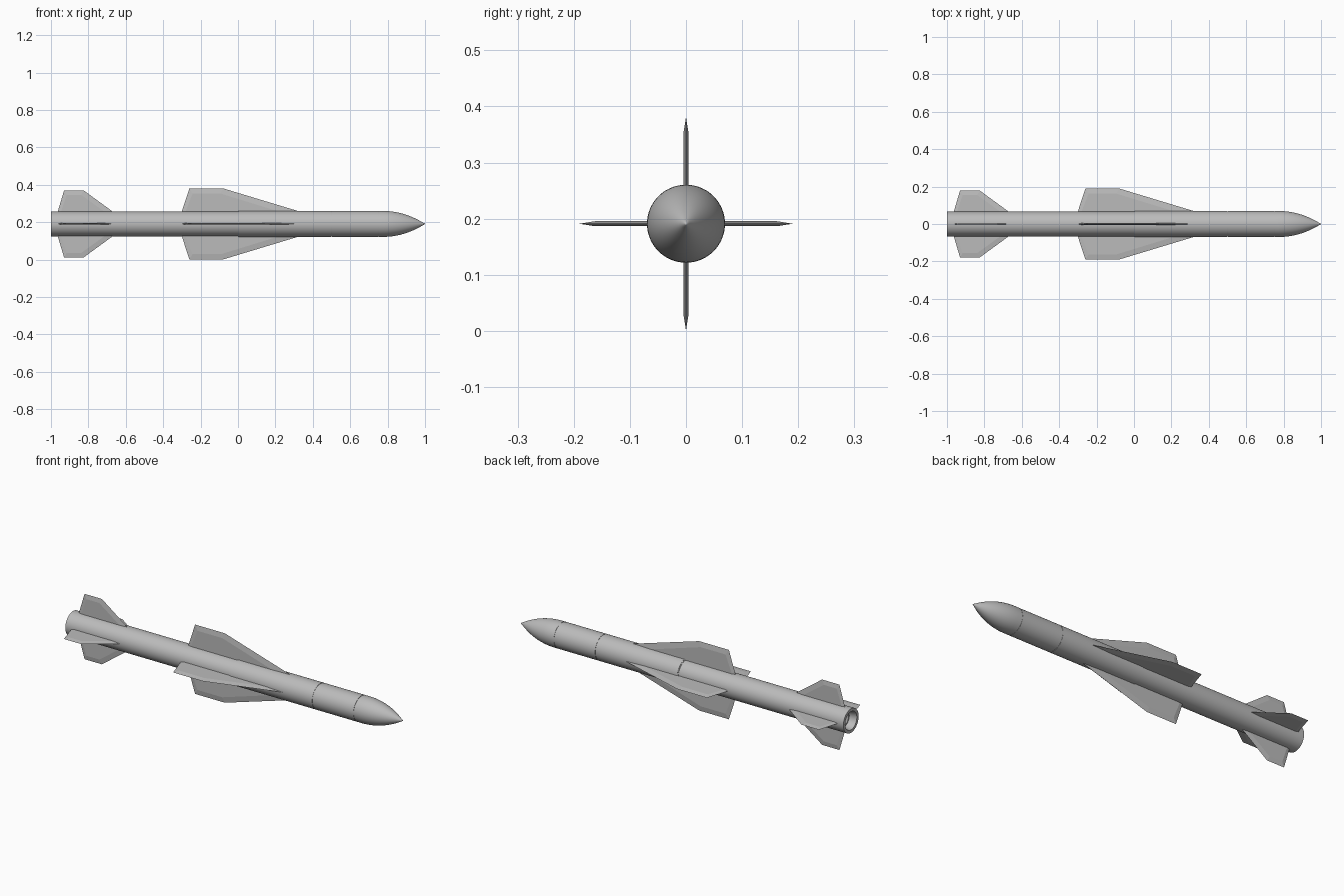
import bpy, bmesh, math
from mathutils import Matrix

if "Cube" in bpy.data.objects:
    bpy.data.objects.remove(bpy.data.objects["Cube"])

CZ = 0.191   # height of the body axis
SEG = 64

grey = bpy.data.materials.new("light grey")
grey.diffuse_color = (0.5, 0.5, 0.5, 1)
grey.use_nodes = True
grey.node_tree.nodes["Principled BSDF"].inputs["Base Color"].default_value = grey.diffuse_color


def finish(name, bm, smooth=True):
    bmesh.ops.remove_doubles(bm, verts=bm.verts, dist=1e-5)
    bmesh.ops.recalc_face_normals(bm, faces=bm.faces)
    me = bpy.data.meshes.new(name)
    bm.to_mesh(me)
    bm.free()
    me.materials.append(grey)
    ob = bpy.data.objects.new(name, me)
    bpy.context.collection.objects.link(ob)
    ob.location.z = CZ
    if smooth:
        bpy.ops.object.select_all(action='DESELECT')
        ob.select_set(True)
        bpy.context.view_layer.objects.active = ob
        bpy.ops.object.shade_smooth_by_angle(angle=math.radians(30))
    return ob


def lathe(name, profile):
    """Spin (x, radius) points around the x axis."""
    bm = bmesh.new()
    vs = [bm.verts.new((x, 0, r)) for x, r in profile]
    es = [bm.edges.new(p) for p in zip(vs, vs[1:])]
    bmesh.ops.spin(bm, geom=vs + es, cent=(0, 0, 0), axis=(1, 0, 0),
                   angle=math.tau, steps=SEG, use_merge=True)
    return finish(name, bm)


def groove(x, r):
    """Fine joint line cut into the skin."""
    return [(x - 0.002, r), (x - 0.002, r - 0.0015), (x + 0.002, r - 0.0015), (x + 0.002, r)]


def fin(name, outline, plateau, half, angle):
    """Flat plate with edges bevelled to a knife edge, (x, radius) outlines."""
    bm = bmesh.new()
    rim = [bm.verts.new((x, 0, r)) for x, r in outline]
    for s in (-1, 1):
        top = [bm.verts.new((x, s * half, r)) for x, r in plateau]
        bm.faces.new(top)
        for i in range(3):
            bm.faces.new((rim[i], rim[i + 1], top[i + 1], top[i]))
    bmesh.ops.transform(bm, matrix=Matrix.Rotation(angle, 4, 'X'), verts=bm.verts)
    return finish(name, bm, smooth=False)


# Rear motor section with recessed nozzle
R1, R2 = 0.066, 0.0695
lathe("motor_body", [(-0.93, 0), (-0.96, 0.036), (-0.96, 0.042), (-0.995, 0.048), (-1.0, 0.05),
                     (-1.0, R1), (0.0, R1), (0.0, 0)])

# Front section with joint lines and curved nose
nose = [(0.77 + 0.23 * t, R2 * (1 - t ** 2.1)) for t in [i / 20 for i in range(20)]]
lathe("front_body", [(0.0, 0), (0.0, R2 - 0.0015), (0.004, R2 - 0.0015), (0.004, R2)]
      + groove(0.5, R2) + groove(0.75, R2) + nose + [(0.997, 0.003), (1.0, 0)])

# Four middle wings and four tail fins
for i, side in enumerate(("top", "right", "bottom", "left")):
    a = i * math.pi / 2
    fin("wing_" + side,
        [(-0.304, 0.055), (-0.26, 0.19), (-0.08, 0.19), (0.35, 0.06)],
        [(-0.285, 0.055), (-0.243, 0.162), (-0.092, 0.162), (0.24, 0.06)], 0.0045, a)
    fin("tail_fin_" + side,
        [(-0.967, 0.055), (-0.93, 0.179), (-0.825, 0.179), (-0.655, 0.055)],
        [(-0.95, 0.055), (-0.916, 0.155), (-0.838, 0.155), (-0.70, 0.055)], 0.004, a)
